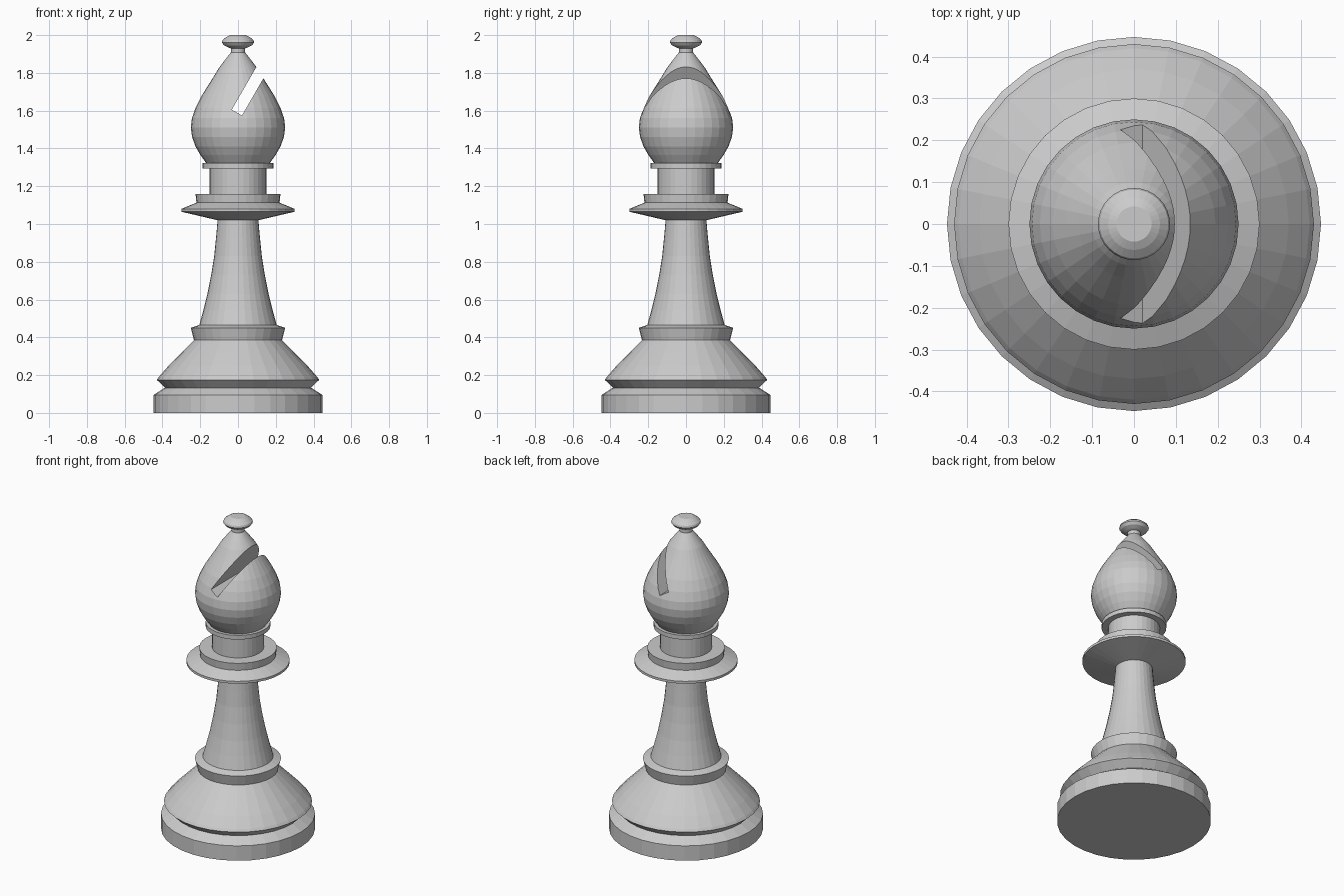
import bpy, math
from mathutils import Vector

if "Cube" in bpy.data.objects:
    bpy.data.objects.remove(bpy.data.objects["Cube"])

SIDES = 32


def lathe(name, profile):
    """Revolve (radius, z) points, listed bottom to top, around the z axis."""
    verts, faces, rings = [], [], []
    for r, z in profile:
        start = len(verts)
        if r == 0:
            verts.append((0, 0, z))
            rings.append([start] * SIDES)
        else:
            for i in range(SIDES):
                a = math.tau * i / SIDES
                verts.append((r * math.cos(a), r * math.sin(a), z))
            rings.append(list(range(start, start + SIDES)))
    for low, high in zip(rings, rings[1:]):
        for i in range(SIDES):
            j = (i + 1) % SIDES
            quad = [low[i], low[j], high[j], high[i]]
            faces.append(list(dict.fromkeys(quad)))
    mesh = bpy.data.meshes.new(name)
    mesh.from_pydata(verts, [], faces)
    mesh.validate()
    obj = bpy.data.objects.new(name, mesh)
    bpy.context.collection.objects.link(obj)
    return obj


# Foot disc, groove and sloping base
lathe("base", [(0, 0), (0.447, 0), (0.447, 0.095), (0.39, 0.132), (0.385, 0.132),
               (0.43, 0.175), (0.42, 0.19), (0.37, 0.247), (0.30, 0.318), (0.233, 0.385)])

# Ring between base and stem
lathe("base_ring", [(0.233, 0.385), (0.25, 0.45), (0.205, 0.465)])

# Flared stem
lathe("stem", [(0.205, 0.465), (0.183, 0.545), (0.162, 0.63), (0.142, 0.73),
               (0.126, 0.83), (0.116, 0.93), (0.108, 1.02)])

# Wide collar, step and neck
lathe("collar", [(0.108, 1.02), (0.30, 1.065), (0.30, 1.08), (0.22, 1.113),
                 (0.225, 1.16), (0.15, 1.16), (0.15, 1.295)])

# Thin ring under the head
lathe("neck_ring", [(0.15, 1.295), (0.188, 1.295), (0.188, 1.322), (0.165, 1.322)])

# Teardrop head
head = lathe("head", [(0, 1.322), (0.168, 1.322), (0.199, 1.365), (0.225, 1.41),
                      (0.243, 1.46), (0.25, 1.51), (0.244, 1.56), (0.225, 1.615),
                      (0.195, 1.675), (0.165, 1.723), (0.132, 1.775), (0.10, 1.828),
                      (0.068, 1.87), (0.038, 1.908), (0, 1.908)])

# Small knob on the tip
lathe("knob", [(0.038, 1.908), (0.038, 1.93), (0.05, 1.934), (0.074, 1.946),
               (0.086, 1.962), (0.082, 1.974), (0.062, 1.99), (0.042, 2.0), (0, 2.0)])

# Slanted slot cut through the head
along = Vector((0.5, 0, 0.866))
length = 0.5
bpy.ops.mesh.primitive_cube_add(
    size=1, location=Vector((-0.006, 0, 1.59)) + along * length / 2,
    rotation=(0, math.radians(30), 0))
cutter = bpy.context.object
cutter.name = "slot_cutter"
cutter.scale = (0.062, 1, length)
cutter.hide_render = True
cutter.hide_set(True)
slot = head.modifiers.new("slot", 'BOOLEAN')
slot.operation = 'DIFFERENCE'
slot.solver = 'EXACT'
slot.object = cutter
